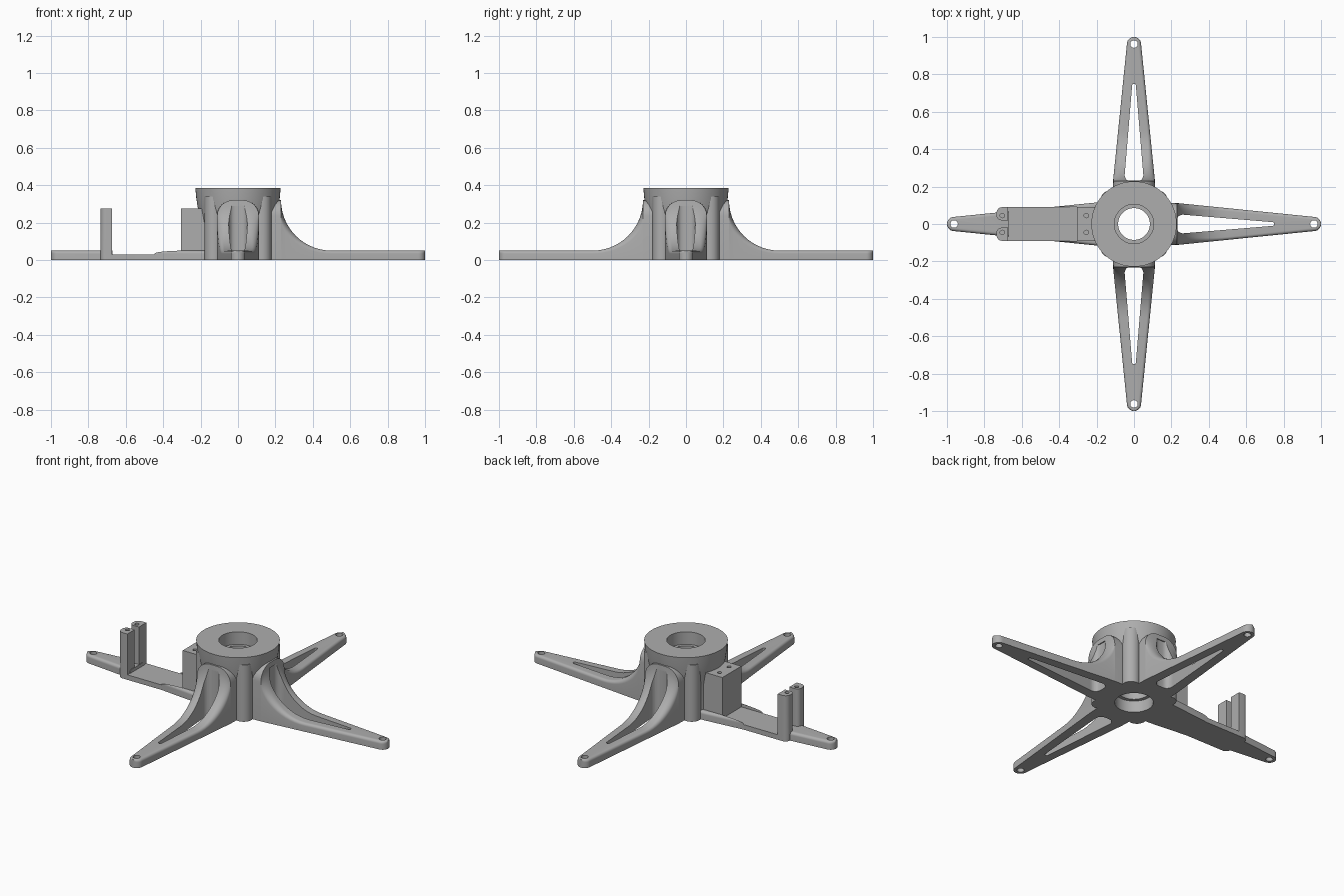
import bpy, bmesh
from math import sin, cos, pi, radians
from mathutils import Matrix

old = bpy.data.objects.get("Cube")
if old:
    bpy.data.objects.remove(old)

GREY = (0.42, 0.42, 0.42, 1)
grey = bpy.data.materials.new("plain grey")
grey.use_nodes = True
grey.diffuse_color = GREY
for node in grey.node_tree.nodes:
    if node.type == 'BSDF_PRINCIPLED':
        node.inputs["Base Color"].default_value = GREY

TOP = 0.385        # hub height
ARM_H = 0.05       # flat arm thickness
TIP_R = 0.038      # rounded arm end
TIP_X = 1 - TIP_R


def make(name, bm, turn=0):
    bmesh.ops.remove_doubles(bm, verts=bm.verts, dist=1e-5)
    bmesh.ops.recalc_face_normals(bm, faces=bm.faces)
    bm.transform(Matrix.Rotation(turn, 4, 'Z'))
    mesh = bpy.data.meshes.new(name)
    bm.to_mesh(mesh)
    bm.free()
    mesh.materials.append(grey)
    ob = bpy.data.objects.new(name, mesh)
    bpy.context.scene.collection.objects.link(ob)
    return ob


def boolean(target, other, operation):
    """Apply a boolean and discard the second object."""
    mod = target.modifiers.new("cut", 'BOOLEAN')
    mod.operation, mod.solver, mod.object = operation, 'EXACT', other
    bpy.context.view_layer.objects.active = target
    bpy.ops.object.modifier_apply(modifier=mod.name)
    bpy.data.objects.remove(other)


def prism(name, discs, z0, z1, turn=0, segs=24):
    """Upright prism around a set of (x, y, radius) discs; radius 0 is a corner."""
    bm = bmesh.new()
    for x, y, r in discs:
        for i in range(segs if r else 1):
            a = 2 * pi * i / segs
            for z in (z0, z1):
                bm.verts.new((x + r * cos(a), y + r * sin(a), z))
    res = bmesh.ops.convex_hull(bm, input=bm.verts)
    loose = [v for v in bm.verts if not v.link_faces]
    bmesh.ops.delete(bm, geom=loose, context='VERTS')
    bmesh.ops.dissolve_limit(bm, angle_limit=radians(1), verts=bm.verts, edges=bm.edges)
    return make(name, bm, turn)


def box(name, x0, x1, half_y, z0, z1):
    return prism(name, [(x, y, 0) for x in (x0, x1) for y in (-half_y, half_y)], z0, z1)


def half_width(x):
    return 0.115 + (TIP_R - 0.115) * (x - 0.2) / (TIP_X - 0.2)


def arm(name, turn, flared):
    """Loft of round-shouldered sections along a tapering arm."""
    stations = [(0.13, half_width(0.2), 0.32 if flared else ARM_H)]
    if flared:
        for i in range(15):
            a = pi + pi / 2 * i / 14
            x = 0.5 + 0.27 * cos(a)
            stations.append((x, half_width(x), 0.32 + 0.27 * sin(a)))
    else:
        stations.append((0.2, half_width(0.2), ARM_H))
    for i in range(11):
        t = radians(87) * i / 10
        stations.append((TIP_X + TIP_R * sin(t), TIP_R * cos(t), ARM_H))
    bm = bmesh.new()
    rings = []
    for x, w, h in stations:
        c = min(0.016 + 0.07 * (h - ARM_H) / 0.27, w * 0.95)
        half = [(w, 0)] + [(w - c + c * cos(k * pi / 12), h - c + c * sin(k * pi / 12))
                           for k in range(7)]
        outline = half + [(-y, z) for y, z in reversed(half)]
        rings.append([bm.verts.new((x, y, z)) for y, z in outline])
    for a, b in zip(rings, rings[1:]):
        for i in range(len(a)):
            j = (i + 1) % len(a)
            bm.faces.new((a[i], a[j], b[j], b[i]))
    bm.faces.new(rings[0])
    bm.faces.new(rings[-1])
    ob = make(name, bm, turn)
    if flared:
        slot = prism("slot_cutter", [(0.74, 0, 0.01), (0.262, 0.014, 0.036),
                                     (0.262, -0.014, 0.036)], -0.1, 0.29, turn)
        boolean(ob, slot, 'DIFFERENCE')
    boolean(ob, prism("hole_cutter", [(TIP_X, 0, 0.02)], -0.1, 0.2, turn), 'DIFFERENCE')
    return ob


# Hub: turned profile with a stepped bore
profile = [(0.2, 0), (0.2, 0.19), (0.206, 0.23), (0.215, 0.28), (0.223, 0.33), (0.228, TOP),
           (0.105, TOP), (0.105, 0.31), (0.085, 0.31), (0.085, 0.07), (0.105, 0.07), (0.105, 0)]
bm = bmesh.new()
pts = [bm.verts.new((r, 0, z)) for r, z in profile]
edges = [bm.edges.new((p, pts[(i + 1) % len(pts)])) for i, p in enumerate(pts)]
bmesh.ops.spin(bm, geom=pts + edges, cent=(0, 0, 0), axis=(0, 0, 1),
               angle=2 * pi, steps=72, use_merge=True)
stand = make("hub_with_arms", bm)

# Vertical ribs between the arms
for k in range(4):
    rib = prism("rib", [(0.182, 0, 0.05)], 0, 0.34, pi / 4 + k * pi / 2)
    boolean(stand, rib, 'UNION')

# Three flared, slotted arms
for name, quarter in (("left_arm", 0), ("back_arm", 1), ("front_arm", 3)):
    boolean(stand, arm(name, quarter * pi / 2, True), 'UNION')

# Flat right arm: a recessed tray carrying two posts and a block
tray = arm("tray_arm", pi, False)
boolean(tray, box("pocket_cutter", -0.67, -0.3, 0.0901, 0.03, 0.2), 'DIFFERENCE')
plate = prism("tray_plate", [(-0.705, 0.06, 0.03), (-0.705, -0.06, 0.03),
                             (-0.22, 0.09, 0), (-0.22, -0.09, 0)], 0, 0.03)
boolean(tray, plate, 'UNION')
for s in (-1, 1):
    post = prism("post", [(-0.705, s * 0.06, 0.03), (-0.71, s * 0.045, 0.025),
                          (-0.673, s * 0.09, 0), (-0.673, s * 0.02, 0)], 0, 0.275)
    boolean(tray, post, 'UNION')
boolean(tray, box("block", -0.305, -0.17, 0.09, 0, 0.275), 'UNION')
for x in (-0.704, -0.255):
    for s in (-1, 1):
        hole = prism("screw_cutter", [(x, s * 0.045, 0.012)], 0.18, 0.4, segs=16)
        boolean(tray, hole, 'DIFFERENCE')
boolean(stand, tray, 'UNION')

# Smooth shading with crisp edges
bpy.ops.object.select_all(action='DESELECT')
stand.select_set(True)
bpy.context.view_layer.objects.active = stand
bpy.ops.object.shade_smooth_by_angle(angle=radians(30))
